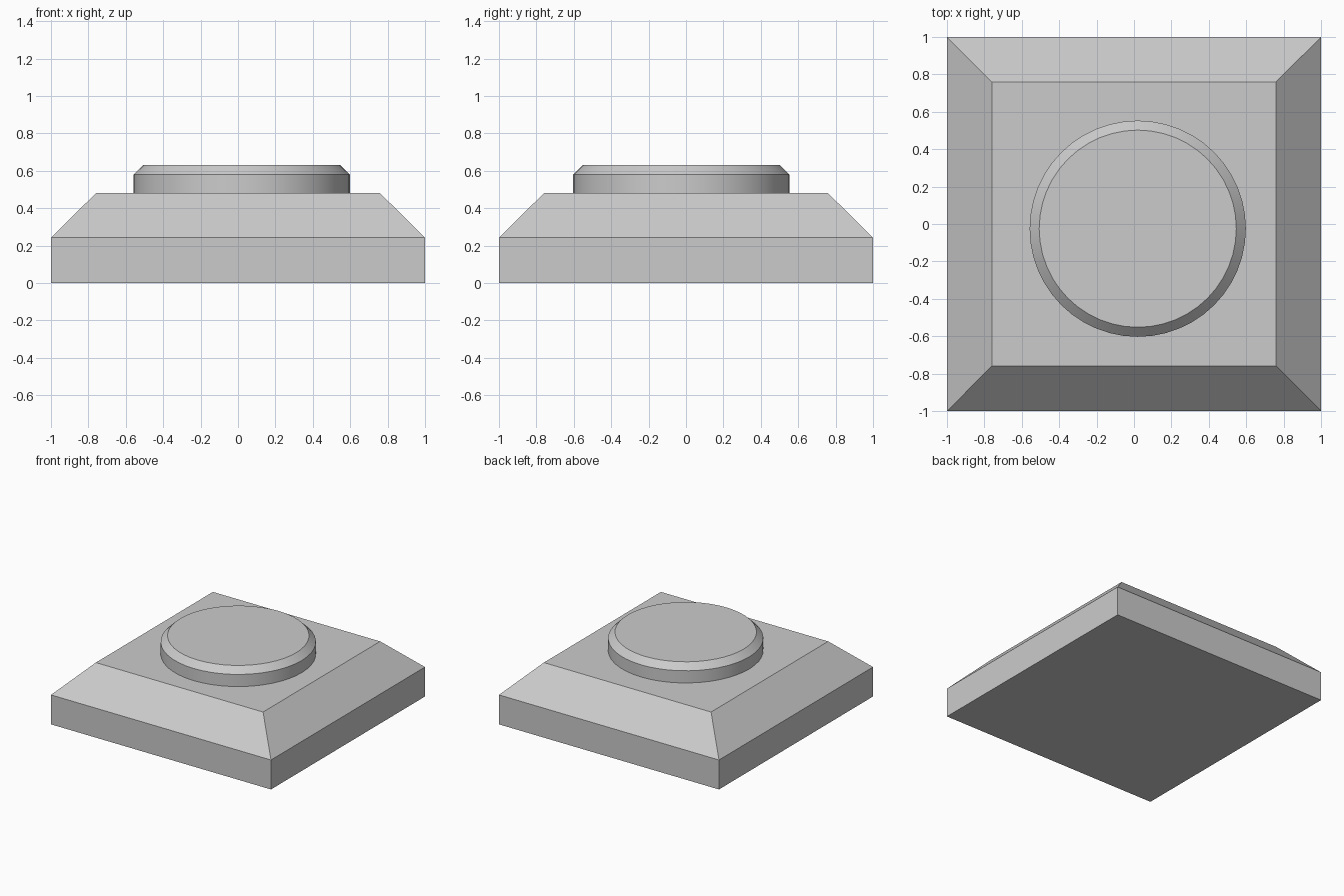
import bpy, bmesh
from math import cos, sin, tau

if "Cube" in bpy.data.objects:
    bpy.data.objects.remove(bpy.data.objects["Cube"])


def loft(name, sections, smooth=False):
    """Join a stack of equal-count rings with side faces and cap both ends."""
    bm = bmesh.new()
    rings = [[bm.verts.new(p) for p in ring] for ring in sections]
    n = len(rings[0])
    for low, high in zip(rings, rings[1:]):
        for i in range(n):
            j = (i + 1) % n
            bm.faces.new((low[i], low[j], high[j], high[i]))
    bm.faces.new(rings[0][::-1])
    bm.faces.new(rings[-1])
    mesh = bpy.data.meshes.new(name)
    bm.to_mesh(mesh)
    bm.free()
    obj = bpy.data.objects.new(name, mesh)
    bpy.context.collection.objects.link(obj)
    if smooth:
        bpy.ops.object.select_all(action='DESELECT')
        obj.select_set(True)
        bpy.context.view_layer.objects.active = obj
        bpy.ops.object.shade_smooth_by_angle(angle=0.5)
    return obj


def square(half, z):
    return [(sx * half, sy * half, z) for sx, sy in ((-1, -1), (1, -1), (1, 1), (-1, 1))]


def circle(cx, cy, r, z, n=48):
    return [(cx + r * cos(tau * i / n), cy + r * sin(tau * i / n), z) for i in range(n)]


# Square plinth with a wide sloped bevel
loft("base_plate", [square(h, z) for h, z in ((1, 0), (1, 0.242), (0.76, 0.48))])

# Slightly off-centre round button with a chamfered rim
loft("round_button",
     [circle(0.02, -0.025, r, z) for r, z in ((0.578, 0.48), (0.578, 0.58), (0.527, 0.63))],
     smooth=True)
